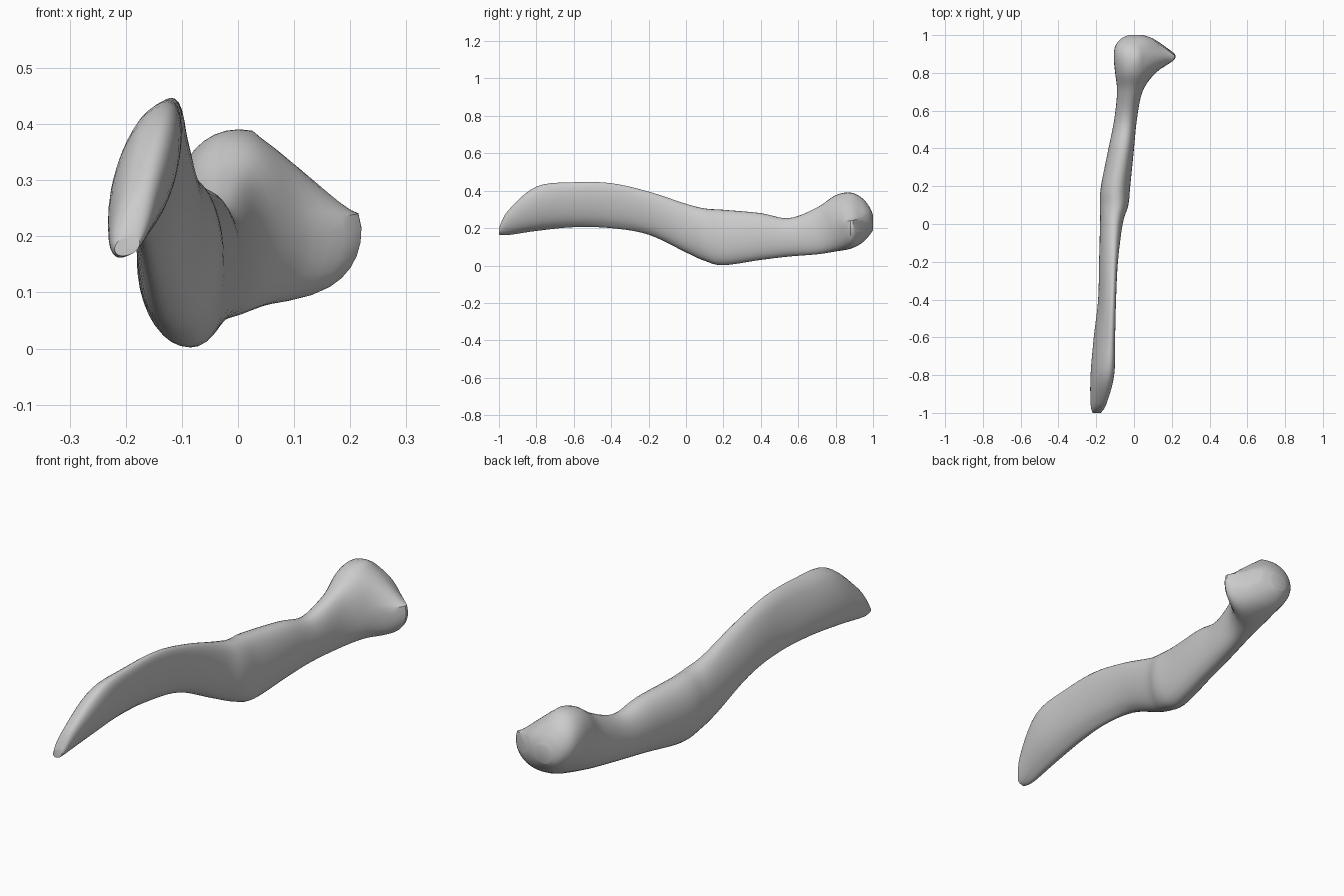
import bpy
import bmesh
import math
from mathutils import Vector

SIDES = 36   # points around each cross-section
STEPS = 5    # rings between neighbouring stations

# Stations along the shaft: y, left x, ridge x, right x, bottom z, top z, lean
STATIONS = [
    (-1.0, -.22, -.2, -.175, .165, .20, .3),
    (-.95, -.23, -.19, -.145, .163, .295, .5),
    (-.8, -.23, -.17, -.105, .185, .422, .5),
    (-.6, -.213, -.155, -.1, .205, .445, .55),
    (-.4, -.19, -.145, -.095, .2, .44, .55),
    (-.2, -.185, -.135, -.085, .165, .395, .45),
    (0, -.18, -.12, -.06, .07, .33, .2),
    (.1, -.18, -.1, -.03, .025, .305, .05),
    (.2, -.175, -.09, -.02, .002, .298, -.05),
    (.4, -.135, -.06, 0, .03, .28, 0),
    (.55, -.105, -.04, .015, .048, .253, 0),
    (.7, -.09, -.01, .045, .06, .31, -.1),
    (.8, -.1, .01, .115, .075, .376, -.15),
    (.88, -.107, .03, .22, .09, .39, -.2),
    (.94, -.1, .02, .17, .12, .362, -.2),
    (.98, -.07, .01, .105, .16, .315, -.1),
    (1.0, -.03, .01, .05, .19, .27, 0),
]


def clear_default_cube():
    cube = bpy.data.objects.get("Cube")
    if cube:
        bpy.data.objects.remove(cube, do_unlink=True)


def make_material(name, colour):
    material = bpy.data.materials.new(name)
    material.use_nodes = True
    material.diffuse_color = colour
    shader = material.node_tree.nodes["Principled BSDF"]
    shader.inputs["Base Color"].default_value = colour
    return material


def smooth_stations(stations):
    """Pass a smooth spline through the stations."""
    keys = [Vector(station) for station in stations]
    keys = [keys[0]] + keys + [keys[-1]]
    result = []
    for before, start, end, after in zip(keys, keys[1:], keys[2:], keys[3:]):
        for step in range(STEPS):
            t = step / STEPS
            tangent_a = (end - before) / 2
            tangent_b = (after - start) / 2
            blend = t * t * (3 - 2 * t)
            result.append(start * (1 - blend) + end * blend
                          + tangent_a * (t * (1 - t) ** 2)
                          - tangent_b * (t * t * (1 - t)))
    result.append(keys[-1])
    return result


def cross_section(station):
    """Leaning oval, full on its right, sloping to a point where it is wide."""
    y, left, ridge, right, bottom, top, lean = station
    flare = max(0, right - ridge - .08)
    fullness = .85
    upright = math.sqrt(1 - lean * lean)
    ring = []
    for i in range(SIDES):
        angle = math.tau * i / SIDES
        rise = math.sin(angle)
        across = lean * rise + upright * math.cos(angle)
        if across > 0:
            power = fullness + 5 * flare if rise > lean else fullness
            x = ridge + (right - ridge) * across ** power
            if rise > 0:
                rise **= 1 + 8 * flare
        else:
            x = ridge + (ridge - left) * across
        z = (bottom + top) / 2 + (top - bottom) / 2 * rise
        ring.append((x, y, z))
    return ring


def build_bone(material):
    bm = bmesh.new()
    rings = [[bm.verts.new(co) for co in cross_section(station)]
             for station in smooth_stations(STATIONS)]

    # Shaft and head skin
    for ring, following in zip(rings, rings[1:]):
        for i in range(SIDES):
            j = (i + 1) % SIDES
            bm.faces.new((ring[i], ring[j], following[j], following[i]))
    bm.faces.new(rings[0])
    bm.faces.new(rings[-1])

    # Flat joint facet on the rear left of the head
    cut = bmesh.ops.bisect_plane(
        bm, geom=bm.verts[:] + bm.edges[:] + bm.faces[:],
        plane_co=(.15, .942, .24), plane_no=(.6, .8, .12), clear_outer=True)
    rim = [e for e in cut["geom_cut"] if isinstance(e, bmesh.types.BMEdge)]
    bmesh.ops.holes_fill(bm, edges=rim, sides=0)
    bmesh.ops.recalc_face_normals(bm, faces=bm.faces[:])

    mesh = bpy.data.meshes.new("rib_bone")
    bm.to_mesh(mesh)
    bm.free()
    mesh.materials.append(material)
    bone = bpy.data.objects.new("rib_bone", mesh)
    bpy.context.collection.objects.link(bone)
    return bone


clear_default_cube()
bone = build_bone(make_material("bone grey", (.6, .6, .6, 1)))
bpy.ops.object.select_all(action="DESELECT")
bone.select_set(True)
bpy.context.view_layer.objects.active = bone
bpy.ops.object.shade_smooth_by_angle(angle=math.radians(35))
